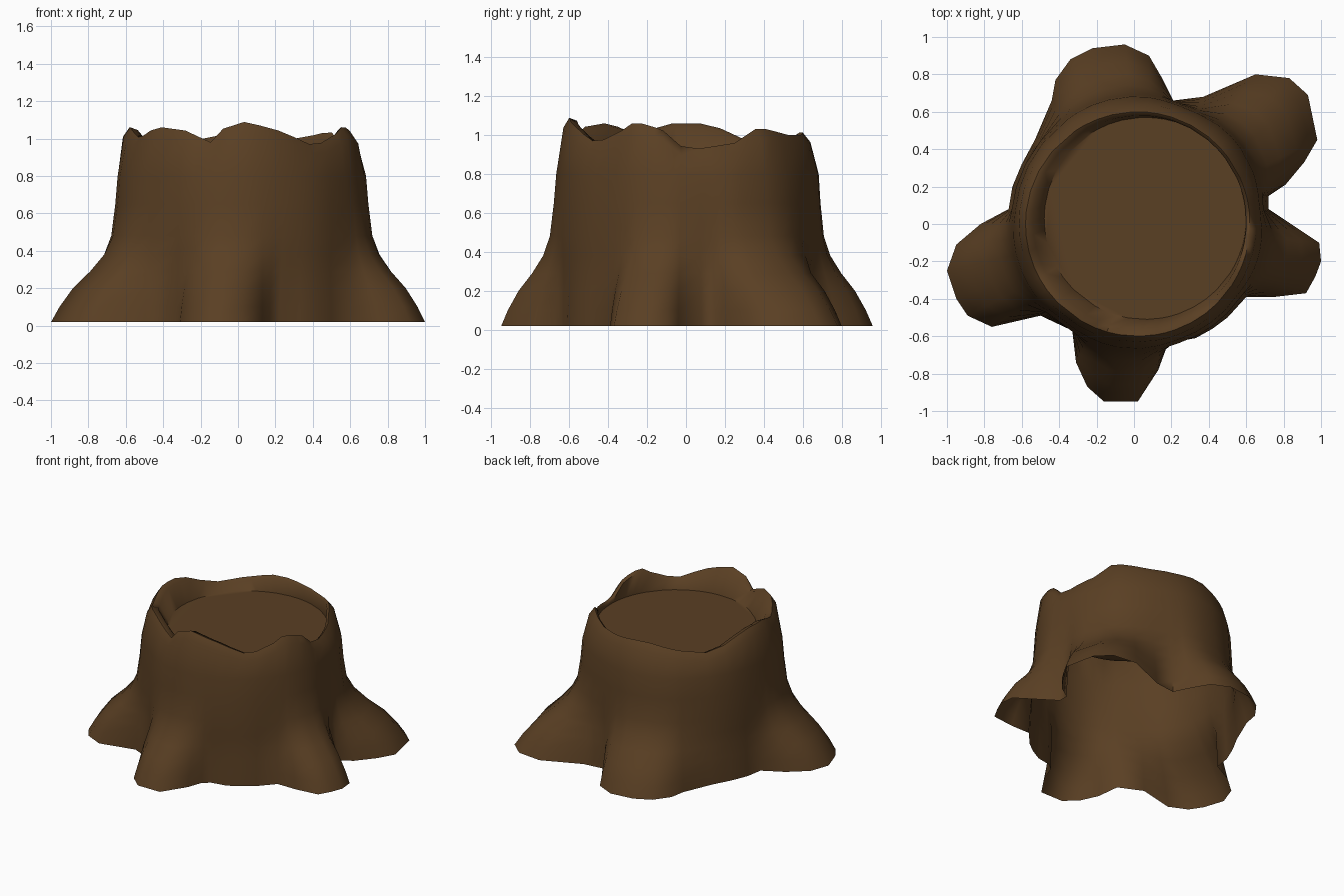
import bpy, bmesh, math

if "Cube" in bpy.data.objects:
    bpy.data.objects.remove(bpy.data.objects["Cube"])

# single bark colour
bark = bpy.data.materials.new("brown_bark")
bark.diffuse_color = (0.102, 0.050, 0.017, 1)
bark.use_nodes = True
bark.node_tree.nodes["Principled BSDF"].inputs["Base Color"].default_value = bark.diffuse_color

# ground outline with five flaring roots, counter-clockwise from +x
BASE = [(.72, .08), (.72, .15), (.81, .21), (.91, .33), (.98, .45), (.93, .69), (.83, .78),
        (.65, .80), (.37, .68), (.21, .66), (.15, .78), (.08, .90), (-.05, .96), (-.22, .94),
        (-.34, .88), (-.42, .77), (-.44, .66), (-.53, .45), (-.60, .32), (-.65, .20),
        (-.67, .08), (-.82, 0), (-.95, -.11), (-1, -.25), (-.95, -.40), (-.89, -.49),
        (-.76, -.55), (-.50, -.49), (-.33, -.57), (-.31, -.74), (-.25, -.87), (-.16, -.95),
        (.02, -.95), (.13, -.78), (.17, -.67), (.22, -.63), (.33, -.61), (.42, -.56),
        (.50, -.50), (.60, -.39), (.75, -.39), (.92, -.37), (.97, -.28), (1, -.20),
        (.99, -.10), (.90, -.04)]

# broken rim height by angle in degrees
RIM = [(0, .92), (25, .96), (38, 1.04), (60, 1.0), (78, 1.0), (100, 1.02), (120, .98),
       (142, .95), (156, 1.0), (168, 1.06), (188, 1.06), (205, 1.0), (220, 1.06), (236, 1.06),
       (254, .98), (262, 1.07), (272, 1.09), (290, 1.04), (307, .97), (320, .98),
       (334, 1.07), (348, 1.03), (360, .92)]

# wall rings: height, share of root flare, trunk radius
WALL = [(.018, 1.0, .66), (.10, .88, .66), (.20, .69, .66), (.29, .44, .665), (.38, .23, .67),
        (.48, .09, .675), (.65, .05, .665), (.80, .04, .655)]


def rim_height(deg):
    for (a, h), (b, k) in zip(RIM, RIM[1:]):
        if a <= deg <= b:
            t = (deg - a) / (b - a)
            return h + (k - h) * t
    return RIM[0][1]


bm = bmesh.new()
angles = [math.atan2(y, x) % math.tau for x, y in BASE]
heights = [rim_height(math.degrees(a)) for a in angles]


def add_ring(point):
    return [bm.verts.new(point(i)) for i in range(len(BASE))]


def polar(i, r, z, cx=.02, cy=0):
    a = angles[i]
    return (cx + r * math.cos(a), cy + r * math.sin(a), z)


def wall_point(z, flare, radius):
    def f(i):
        # the back of the trunk bulges a little towards the top
        bulge = .02 * max(0, math.sin(angles[i])) * min(1, z)
        x, y, _ = polar(i, radius + bulge, 0)
        return (x + (BASE[i][0] - x) * flare, y + (BASE[i][1] - y) * flare, z)
    return f


# outer bark with flared roots
rings = [add_ring(wall_point(*w)) for w in WALL]
# rim lip: shoulder, crest, inner lip, then the sunken cut face
rings.append(add_ring(lambda i: polar(i, .635, heights[i] - .05, .02, .005)))
rings.append(add_ring(lambda i: polar(i, .60, heights[i])))
rings.append(add_ring(lambda i: polar(i, .57, heights[i] - .015, .03, .01)))
rings.append(add_ring(lambda i: polar(i, .54, .90, .06, .03)))

n = len(BASE)
for lo, hi in zip(rings, rings[1:]):
    for i in range(n):
        j = (i + 1) % n
        bm.faces.new((lo[i], lo[j], hi[j], hi[i]))

# flat cut face inside the rim (underside stays open)
bm.faces.new(rings[-1])

mesh = bpy.data.meshes.new("tree_stump")
bm.to_mesh(mesh)
bm.free()
mesh.materials.append(bark)
stump = bpy.data.objects.new("tree_stump", mesh)
bpy.context.collection.objects.link(stump)

bpy.context.view_layer.objects.active = stump
stump.select_set(True)
bpy.ops.object.shade_smooth_by_angle(angle=math.radians(60))
